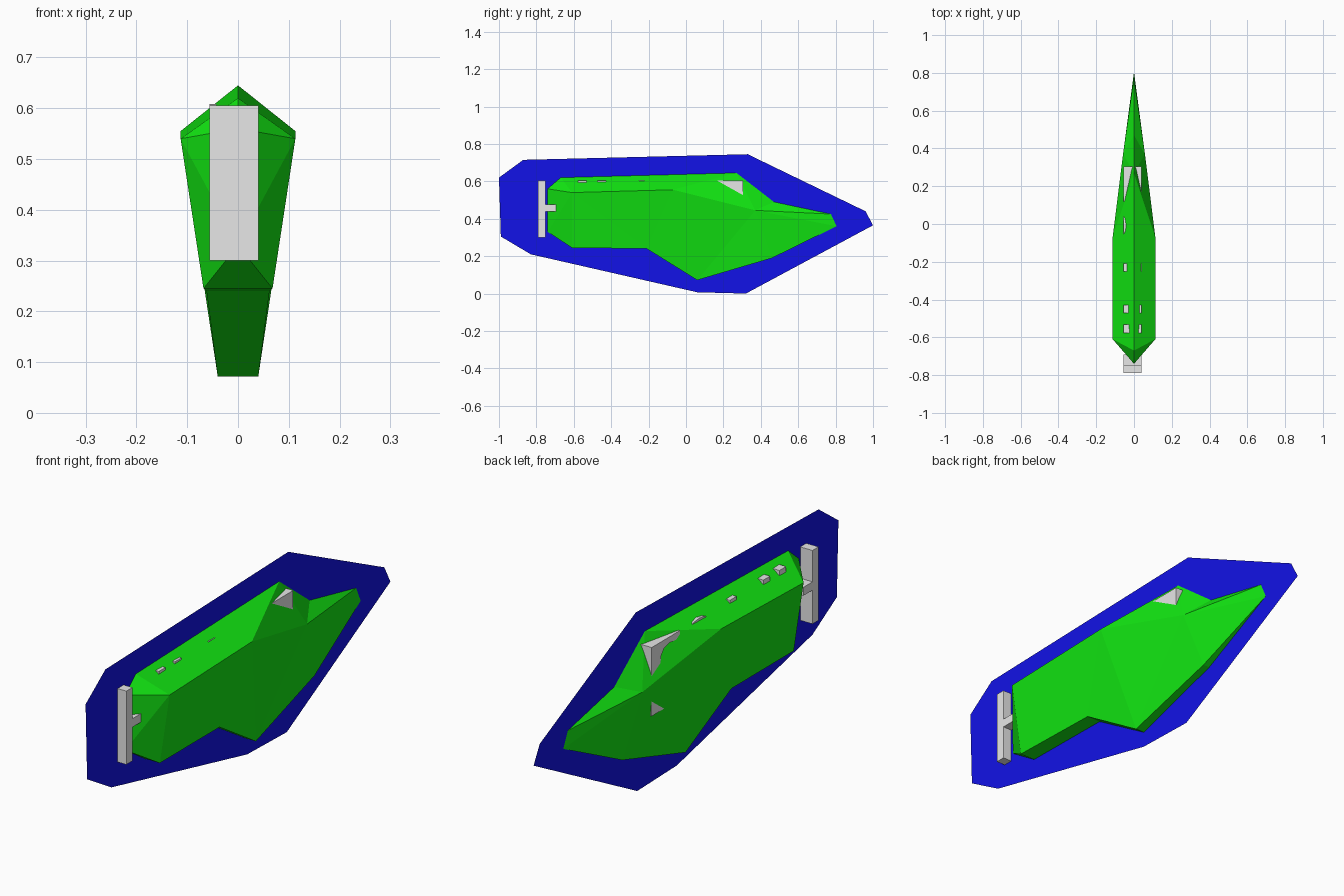
import bpy, bmesh

if "Cube" in bpy.data.objects:
    bpy.data.objects.remove(bpy.data.objects["Cube"])


def material(name, rgb):
    m = bpy.data.materials.new(name)
    m.diffuse_color = (*rgb, 1)
    m.use_nodes = True
    m.node_tree.nodes["Principled BSDF"].inputs["Base Color"].default_value = m.diffuse_color
    return m


GREEN = material("bright green", (0.006, 0.8, 0.006))
BLUE = material("deep blue", (0.006, 0.006, 0.8))
GREY = material("light grey", (0.8, 0.8, 0.8))


def finish(bm, name, mat):
    me = bpy.data.meshes.new(name)
    bm.to_mesh(me)
    bm.free()
    me.materials.append(mat)
    ob = bpy.data.objects.new(name, me)
    bpy.context.collection.objects.link(ob)
    return ob


def extrude_profile(name, yz, mat, x0, x1):
    """Side profile (y, z) extruded across x; a flat sheet if x0 == x1."""
    bm = bmesh.new()
    face = bm.faces.new([bm.verts.new((x0, y, z)) for y, z in yz])
    if x1 != x0:
        geo = bmesh.ops.extrude_face_region(bm, geom=[face], use_keep_orig=True)["geom"]
        bmesh.ops.translate(bm, vec=(x1 - x0, 0, 0),
                            verts=[v for v in geo if isinstance(v, bmesh.types.BMVert)])
        bmesh.ops.recalc_face_normals(bm, faces=bm.faces)
    return finish(bm, name, mat)


# Thin centre sheet
extrude_profile("centre_sheet", [
    (-0.99, 0.305), (-0.83, 0.21), (0.06, 0.007), (0.32, 0.0), (1.0, 0.365),
    (0.96, 0.44), (0.33, 0.745), (-0.87, 0.715), (-1.0, 0.62)], BLUE, 0, 0)

# Faceted hull: centre-line points (x = 0) and right-side points, mirrored
points = {
    "front_top": (0, -0.74, 0.56), "roof_front": (0, -0.67, 0.62),
    "roof_back": (0, 0.27, 0.645), "tail_root": (0, 0.47, 0.49),
    "tail_top": (0, 0.775, 0.425), "tail_tip": (0, 0.805, 0.36),
    "front_low": (0, -0.74, 0.33),
    "side_front": (0.113, -0.61, 0.54), "side_mid": (0.113, -0.07, 0.555),
    "side_back": (0.058, 0.37, 0.445),
    "base_front": (0.068, -0.61, 0.245), "base_mid": (0.062, -0.21, 0.24),
    "keel": (0.04, 0.06, 0.072), "keel_back": (0.03, 0.46, 0.19),
}
side_faces = [
    "front_top side_front roof_front", "roof_front side_front side_mid roof_back",
    "roof_back side_mid side_back", "roof_back side_back tail_root",
    "tail_root side_back tail_top", "tail_top side_back tail_tip",
    "side_back keel_back tail_tip", "side_back keel keel_back",
    "side_mid keel side_back", "side_mid base_mid keel",
    "side_front base_mid side_mid", "side_front base_front base_mid",
    "front_top front_low side_front", "front_low base_front side_front",
]
base_row = ["base_front", "base_mid", "keel", "keel_back"]

bm = bmesh.new()
right = {k: bm.verts.new(p) for k, p in points.items()}
left = {k: right[k] if p[0] == 0 else bm.verts.new((-p[0], p[1], p[2]))
        for k, p in points.items()}
for names in side_faces:
    for half in (right, left):
        bm.faces.new([half[n] for n in names.split()])
# Underside strip
bm.faces.new([right["front_low"], left["base_front"], right["base_front"]])
bm.faces.new([right["tail_tip"], right["keel_back"], left["keel_back"]])
for a, b in zip(base_row, base_row[1:]):
    bm.faces.new([right[a], left[a], left[b], right[b]])
bmesh.ops.recalc_face_normals(bm, faces=bm.faces)
finish(bm, "hull", GREEN)

# Grey fittings share one width and break through the hull
X0, X1 = -0.056, 0.04


def box(name, y0, y1, z0, z1):
    extrude_profile(name, [(y0, z0), (y1, z0), (y1, z1), (y0, z1)], GREY, X0, X1)


box("front_plate", -0.79, -0.75, 0.30, 0.605)
box("front_stem", -0.75, -0.69, 0.44, 0.475)
for i, y in enumerate((-0.555, -0.45, -0.23)):
    box(f"roof_block_{i + 1}", y - 0.022, y + 0.022, 0.50, 0.605)
box("tail_foot", 0.16, 0.305, 0.32, 0.42)

# Rounded roof bump
extrude_profile("roof_bump", [
    (-0.10, 0.55), (0.09, 0.55), (0.06, 0.59), (0.03, 0.604),
    (-0.005, 0.608), (-0.04, 0.604), (-0.07, 0.59)], GREY, X0, X1)

# Hooked fin at the back of the roof
extrude_profile("tail_hook", [
    (0.305, 0.42), (0.305, 0.605), (0.12, 0.605), (0.12, 0.575),
    (0.19, 0.58), (0.225, 0.57), (0.245, 0.545), (0.25, 0.42)], GREY, X0, X1)
